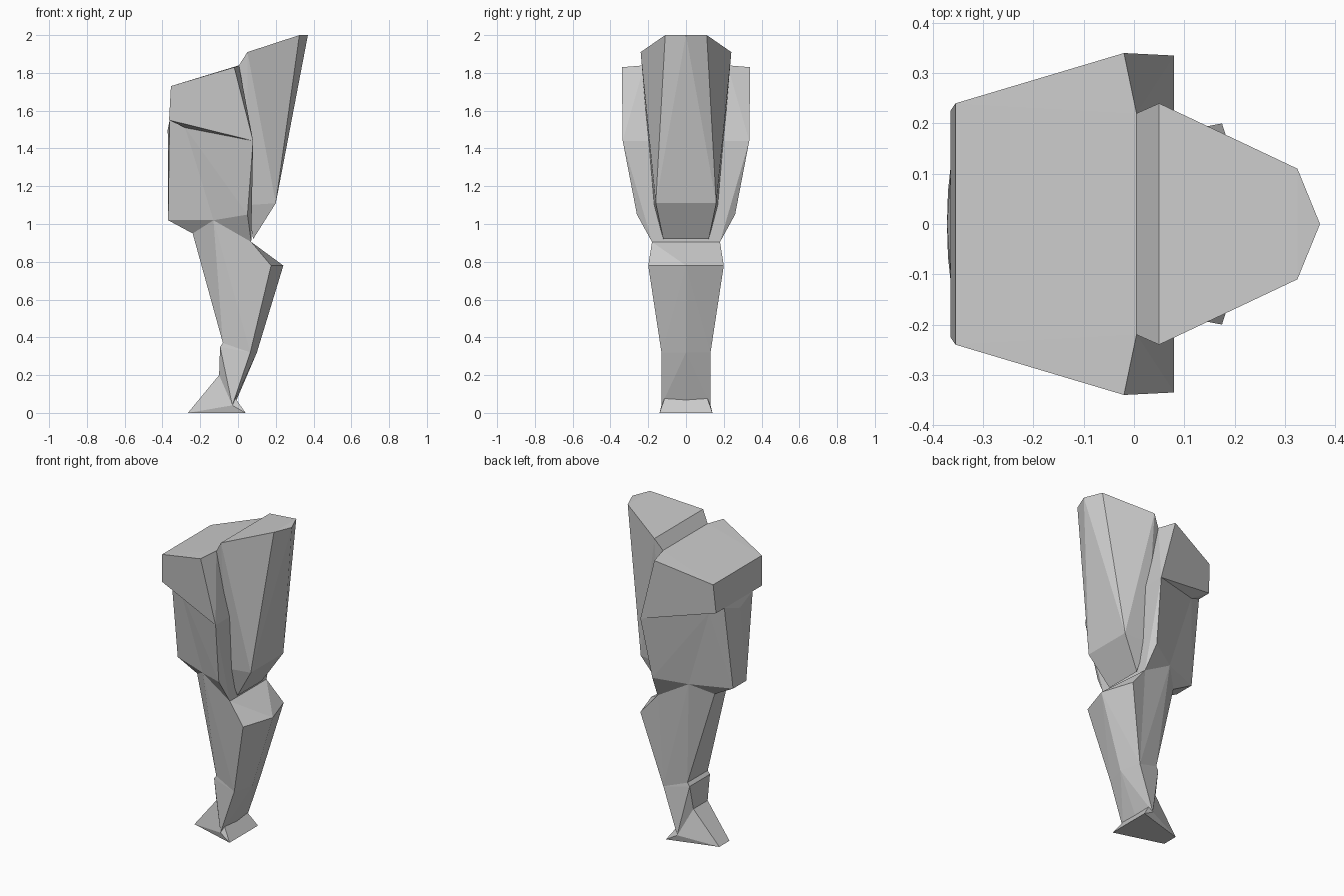
import bpy
import bmesh
import math

old = bpy.data.objects.get("Cube")
if old:
    bpy.data.objects.remove(old, do_unlink=True)

# Single plain grey
grey = bpy.data.materials.new("plain grey")
grey.use_nodes = True
tone = (0.6, 0.6, 0.6, 1.0)
grey.diffuse_color = tone
grey.node_tree.nodes["Principled BSDF"].inputs["Base Color"].default_value = tone


def faceted_part(name, corners):
    """Make a symmetric flat-faced solid from the corners of its +y half."""
    bm = bmesh.new()
    for x, y, z in corners:
        bm.verts.new((x, y, z))
        if y > 0:
            bm.verts.new((x, -y, z))
    result = bmesh.ops.convex_hull(bm, input=bm.verts[:])
    spare = set(result["geom_interior"] + result["geom_unused"])
    loose = [v for v in spare if isinstance(v, bmesh.types.BMVert) and v.is_valid]
    bmesh.ops.delete(bm, geom=loose, context="VERTS")
    bmesh.ops.dissolve_limit(bm, angle_limit=math.radians(1),
                             verts=bm.verts[:], edges=bm.edges[:])
    bmesh.ops.recalc_face_normals(bm, faces=bm.faces[:])
    mesh = bpy.data.meshes.new(name)
    bm.to_mesh(mesh)
    bm.free()
    mesh.materials.append(grey)
    part = bpy.data.objects.new(name, mesh)
    bpy.context.collection.objects.link(part)
    return part


# Corners shared by neighbouring parts
ridge_foot = (0.005, 0.22, 1.84)
hip_front = (0.08, 0.335, 1.44)
hip_under = (-0.28, 0.17, 1.51)
thigh_back_low = (-0.13, 0.16, 1.02)
knee_top = (0.07, 0.18, 0.905)
knee_groove = (0.03, 0.16, 0.8)
calf_top = (-0.24, 0.06, 0.95)
calf_low = (-0.08, 0.1, 0.37)
shin_low_side = (0.065, 0.13, 0.32)
shin_low_mid = (0.1, 0, 0.32)
heel = (-0.1, 0.07, 0.2)
instep_side = (-0.03, 0.13, 0.04)
instep_mid = (-0.02, 0, 0.04)

# Wide hip shell overhanging the back of the thigh
faceted_part("hip_shell", [
    (-0.355, 0.24, 1.73), (-0.02, 0.34, 1.83), (-0.365, 0.225, 1.55),
    ridge_foot, hip_front, hip_under,
])

# Outer thigh tapering to the knee
faceted_part("outer_thigh", [
    hip_under, hip_front, thigh_back_low, (0.05, 0.26, 1.05), knee_top,
])

# Tall front thigh plate with a raised crest
faceted_part("front_thigh", [
    ridge_foot, (0.05, 0.24, 1.91), (0.325, 0.11, 2), (0.37, 0, 2),
    (0.2, 0.16, 1.11), (0.05, 0.17, 1.1), (0.08, 0.12, 0.92),
])

# Block at the back of the thigh
faceted_part("rear_thigh", [
    hip_under, (-0.362, 0.14, 1.55), (-0.372, 0, 1.5),
    (-0.37, 0.065, 1.02), thigh_back_low, calf_top,
])

# Knee and shin with a central ridge
faceted_part("knee_and_shin", [
    knee_top, (0.175, 0.2, 0.78), (0.24, 0, 0.78),
    knee_groove, shin_low_side, shin_low_mid,
])

# Calf behind the shin
faceted_part("calf", [
    thigh_back_low, knee_top, knee_groove, calf_top,
    (-0.14, 0.12, 0.83), (-0.17, 0, 0.84), calf_low, shin_low_side,
])

# Ankle
faceted_part("ankle", [
    shin_low_side, shin_low_mid, calf_low, (-0.095, 0.1, 0.35),
    heel, instep_side, instep_mid,
])

# Foot with a flat sole
faceted_part("foot", [
    heel, instep_side, instep_mid, (0.04, 0.14, 0), (-0.265, 0.05, 0),
])
